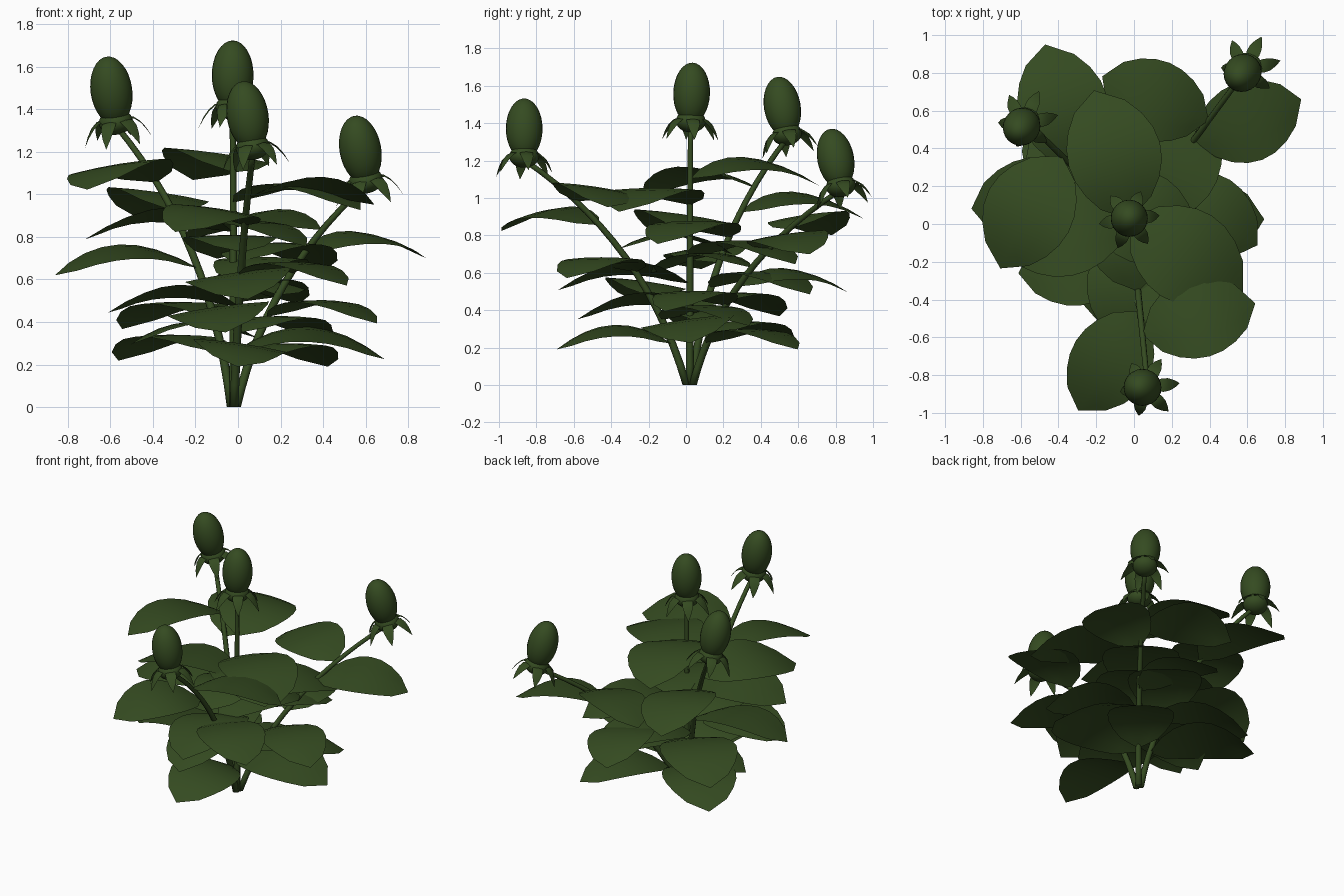
import bpy, bmesh, math
from mathutils import Vector, Matrix

if "Cube" in bpy.data.objects:
    bpy.data.objects.remove(bpy.data.objects["Cube"])

green = bpy.data.materials.new("leaf green")
green.diffuse_color = (0.035, 0.07, 0.015, 1)
green.use_nodes = True
green.node_tree.nodes["Principled BSDF"].inputs["Base Color"].default_value = green.diffuse_color


def finish(bm, name):
    me = bpy.data.meshes.new(name)
    bm.to_mesh(me)
    bm.free()
    me.materials.append(green)
    for p in me.polygons:
        p.use_smooth = True
    ob = bpy.data.objects.new(name, me)
    bpy.context.collection.objects.link(ob)
    return ob


def strip(bm, rows):
    """Skin rows of points; single-point rows become tips."""
    vs = [[bm.verts.new(p) for p in r] for r in rows]
    for a, b in zip(vs, vs[1:]):
        if len(a) == 1:
            for i in range(len(b) - 1):
                bm.faces.new((a[0], b[i], b[i + 1]))
        elif len(b) == 1:
            for i in range(len(a) - 1):
                bm.faces.new((a[i], b[0], a[i + 1]))
        else:
            for i in range(len(a) - 1):
                bm.faces.new((a[i], b[i], b[i + 1], a[i + 1]))


def curve_point(a, b, c, t):
    return a * (1 - t) ** 2 + b * 2 * t * (1 - t) + c * t * t


# Stem: tapered eight-sided tube along a bending path
def stem(a, b, c, name):
    bm = bmesh.new()
    n, rings = 14, []
    for k in range(n + 1):
        t = k / n
        p = curve_point(a, b, c, t)
        d = (b - a) * (1 - t) + (c - b) * t
        q = Vector((0, 0, 1)).rotation_difference(d) if k else Matrix.Identity(3).to_quaternion()
        r = 0.021 - 0.007 * t
        rings.append([bm.verts.new(p + q @ Vector((r * math.cos(i * math.pi / 4),
                                                   r * math.sin(i * math.pi / 4), 0)))
                      for i in range(8)])
    for r0, r1 in zip(rings, rings[1:]):
        for i in range(8):
            j = (i + 1) % 8
            bm.faces.new((r0[i], r0[j], r1[j], r1[i]))
    bm.faces.new(rings[0][::-1])
    bm.faces.new(rings[-1])
    finish(bm, name)


# Leaf: broad oval blade, rising from the stem, drooping at the tip, rolled to one side
def leaf(base, azimuth, length, roll, name):
    bm = bmesh.new()
    rows, n = [], 8
    for k in range(n + 1):
        s = k / n
        x = length * s
        z = length * (0.62 * s * (1 - s) - 0.05 * s)
        if k in (0, n):
            rows.append([(x, 0, z)])
            continue
        w = 0.355 * length * math.sin(math.pi * s) ** 0.62
        rows.append([(x, w * e, z - 0.01 * e * e) for e in (-1, -0.5, 0, 0.5, 1)])
    strip(bm, rows)
    ob = finish(bm, name)
    ob.matrix_world = (Matrix.Translation(base) @ Matrix.Rotation(math.radians(azimuth), 4, 'Z')
                       @ Matrix.Rotation(math.radians(8 * roll), 4, 'X'))


# Bud: egg, flattened ball below it and six drooping sepals
def bud(center, axis, name):
    rot = Vector((0, 0, 1)).rotation_difference(axis).to_matrix().to_4x4()
    place = Matrix.Translation(center) @ rot
    for part, h, r, z in (("bud", 0.163, 0.098, 0), ("calyx", 0.06, 0.08, -0.15)):
        bm = bmesh.new()
        bmesh.ops.create_uvsphere(bm, u_segments=24, v_segments=16, radius=1)
        bmesh.ops.transform(bm, matrix=Matrix.Translation((0, 0, z)) @ Matrix.Diagonal((r, r, h, 1)),
                            verts=bm.verts)
        finish(bm, part + "_" + name).matrix_world = place
    bm = bmesh.new()
    profile = ((0.05, -0.135, 0.025), (0.085, -0.137, 0.036), (0.115, -0.163, 0.033),
               (0.14, -0.2, 0.02), (0.162, -0.25, 0))
    for i in range(6):
        m = Matrix.Rotation(math.radians(8 + 60 * i), 3, 'Z')
        strip(bm, [[m @ Vector((r, w * e, z - 0.006 * abs(e))) for e in ((-1, 0, 1) if w else (0,))]
                   for r, z, w in profile])
    finish(bm, "sepals_" + name).matrix_world = place


# name, bud centre, bud axis, stem bend, top leaf azimuth,
# lowest and highest leaf height, leaf length, roll of each leaf from the top
plants = (
    ("left", (-0.595, 0.515, 1.487), (-0.14, -0.17, 1), (-0.13, 0.12, 0.79), 241,
     0.25, 1.055, 0.68, (1, 1, 0, -1, 0, 1, 0)),
    ("middle", (-0.025, 0.03, 1.56), (0, 0.03, 1), (-0.02, 0.02, 0.7), 105,
     0.26, 1.1, 0.71, (1, 0, 1, 0, 1, 0, 1)),
    ("front", (0.045, -0.865, 1.37), (-0.16, 0, 1), (0.01, -0.22, 0.77), 16,
     0.22, 0.98, 0.62, (-1, -1, 0, 0, 1, 0, -1)),
    ("right", (0.575, 0.80, 1.21), (-0.18, -0.19, 1), (0.14, 0.2, 0.64), 158,
     0.22, 0.83, 0.61, (-1, 1, 0, 1, 0, 0, 0)),
)
root = Vector((-0.02, 0.02, 0))
for name, center, axis, bend, azimuth, low, high, length, rolls in plants:
    center, axis, bend = Vector(center), Vector(axis).normalized(), Vector(bend)
    end = center - axis * 0.17
    start = root + Vector((end.x, end.y, 0)) * 0.02
    stem(start, bend, end, "stem_" + name)
    bud(center, axis, name)
    for k, roll in enumerate(rolls):
        z = high + (low - high) * k / 6
        t = next(i / 500 for i in range(501) if curve_point(start, bend, end, i / 500).z >= z)
        leaf(curve_point(start, bend, end, t), azimuth - 137.5 * k, length, roll,
             "leaf_%s_%d" % (name, k + 1))
